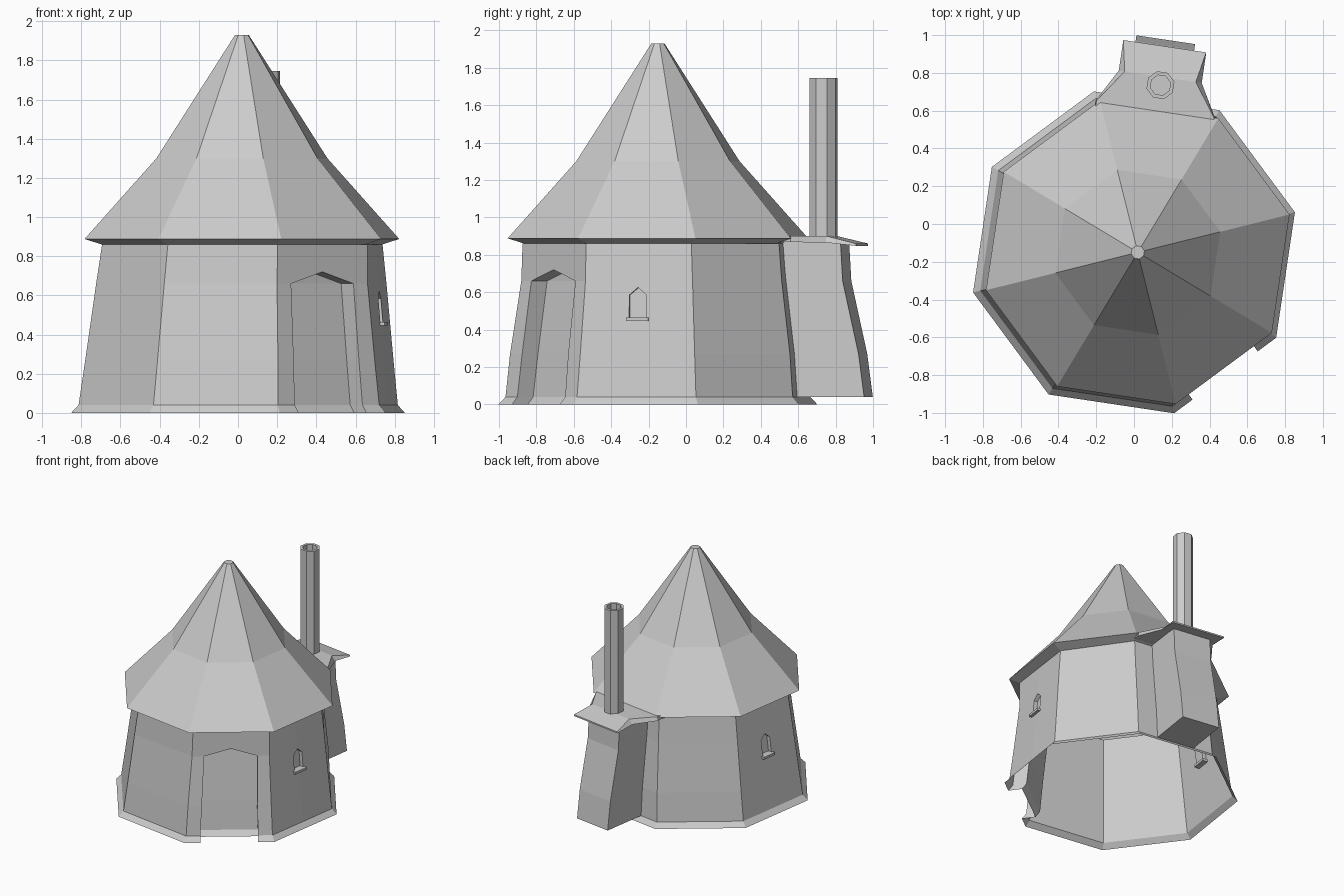
import bpy, bmesh, math
from mathutils import Vector as V

if "Cube" in bpy.data.objects:
    bpy.data.objects.remove(bpy.data.objects["Cube"])

CY = -0.15           # centre of the round house
START = 14           # angle of first octagon corner


def finish(name, bm):
    bmesh.ops.remove_doubles(bm, verts=bm.verts, dist=0.0005)
    bmesh.ops.recalc_face_normals(bm, faces=bm.faces)
    me = bpy.data.meshes.new(name)
    bm.to_mesh(me)
    bm.free()
    ob = bpy.data.objects.new(name, me)
    bpy.context.collection.objects.link(ob)
    return ob


def face(bm, pts):
    return bm.faces.new([bm.verts.new(p) for p in pts])


def ring(r, z, cx, cy, n=8):
    return [V((cx + r * math.cos(math.radians(START + 360 / n * k)),
               cy + r * math.sin(math.radians(START + 360 / n * k)), z)) for k in range(n)]


def lathe(name, profile, cx, cy, caps=()):
    bm = bmesh.new()
    rings = [ring(r, z, cx, cy) for r, z in profile]
    for a, b in zip(rings, rings[1:]):
        for k in range(8):
            j = (k + 1) % 8
            face(bm, [a[k], a[j], b[j], b[k]])
    for c in caps:
        face(bm, rings[c])
    return finish(name, bm)


def loft(name, sections):
    bm = bmesh.new()
    for a, b in zip(sections, sections[1:]):
        for i in range(4):
            j = (i + 1) % 4
            face(bm, [a[i], a[j], b[j], b[i]])
    face(bm, sections[0])
    face(bm, sections[-1])
    return finish(name, bm)


# Walls: corner columns, the door and chimney sides are bowed
ZS = [0, .04, .27, .66, .86]
STRAIGHT = [.878, .84, .811, .764, .738]
BOWED = {1: [.878, .84, .823, .772, .755], 2: [.878, .84, .823, .772, .75],
         6: [.878, .84, .815, .753, .746], 7: [.878, .84, .806, .752, .747]}


def column(k):
    k %= 8
    return [ring(r, z, .022 * z / .86, CY)[k] for r, z in zip(BOWED.get(k, STRAIGHT), ZS)]


def frame(L, R):
    t = (R - L).normalized()
    return t, V((t.y, -t.x, 0)).normalized()


def recess(bm, outline, off):
    for a, b in zip(outline, outline[1:]):
        face(bm, [a, b, b + off, a + off])


def window(L, R):
    """Outline of the pointed window lying in the wall plane, from bottom middle."""
    def at(z, s):
        f = (z - .04) / .82
        a, b = L[1].lerp(L[4], f), R[1].lerp(R[4], f)
        return (a + b) / 2 + (b - a).normalized() * s
    return [at(.465, 0), at(.465, -.046), at(.585, -.046), at(.625, 0),
            at(.585, .046), at(.465, .046)]


sills = []
bm = bmesh.new()
for k in range(8):
    L, R = column(k), column(k + 1)
    t, n = frame(L[0], R[0])
    mid = [(a + b) / 2 for a, b in zip(L, R)]
    if k == 6:      # side with recessed doorway
        hw = [.215, .215, .207, .198]
        dl = [m - t * h for m, h in zip(mid, hw)]
        dr = [m + t * h for m, h in zip(mid, hw)]
        apex = mid[3].lerp(mid[4], .3)
        off = -n * .105
        for i in range(3):
            face(bm, [L[i], dl[i], dl[i + 1], L[i + 1]])
            face(bm, [dr[i], R[i], R[i + 1], dr[i + 1]])
            face(bm, [p + off for p in (dl[i], dr[i], dr[i + 1], dl[i + 1])])
        face(bm, [L[3], dl[3], apex, mid[4], L[4]])
        face(bm, [dr[3], R[3], R[4], mid[4], apex])
        face(bm, [p + off for p in (dl[3], dr[3], apex)])
        recess(bm, dl + [apex] + dr[::-1], off)
        continue
    face(bm, [L[0], R[0], R[1], L[1]])
    if k in (3, 7):  # sides with a small window niche
        w = window(L, R)
        face(bm, [mid[1]] + w[:4] + [mid[4]] + L[:0:-1])
        face(bm, [mid[1]] + R[1:] + [mid[4], w[3], w[4], w[5], w[0]])
        off = -n * .03
        recess(bm, w + [w[0]], off)
        face(bm, [p + off for p in w])
        sills.append((w[0], t, n))
    else:
        for i in range(1, 4):
            face(bm, [L[i], R[i], R[i + 1], L[i + 1]])
finish("walls", bm)

# Window sills
for i, (p, t, n) in enumerate(sills):
    secs = [[p + t * s + n * d + V((0, 0, z)) for d, z in
             ((-.04, -.02), (.025, -.02), (.025, 0), (-.04, 0))] for s in (-.06, .06)]
    loft(("right", "left")[1 - i] + "_window_sill", secs)

# Roof with bell-cast eaves and a tiny flat tip
lathe("roof", [(.738, .86), (.828, .888), (.45, 1.3), (.036, 1.93)], .02, CY, caps=(3,))

# Chimney block against the back side
A = math.radians(START + 67.5)
N, T = V((math.cos(A), math.sin(A), 0)), V((math.sin(A), -math.cos(A), 0))


def loc(n, t, z):
    return V((0, CY, z)) + N * n + T * t


loft("chimney_block", [[loc(a, -.157, z), loc(b, -.157, z), loc(b, .157, z), loc(a, .157, z)]
     for a, b, z in ((.765, 1.138, .04), (.745, 1.108, .27), (.69, 1.022, .66), (.67, 1.01, .87))])

# Block roof: flat top with a drooping front
loft("chimney_block_roof", [[loc(n, -w, z), loc(n, w, z), loc(n, v, y), loc(n, -v, y)]
     for n, w, z, v, y in ((.68, .32, .90, .32, .87), (.765, .315, .90, .32, .868),
                           (.94, .19, .90, .222, .865), (1.103, .222, .86, .222, .848))])

# Stove pipe, hollow at the top
lathe("chimney_pipe", [(.076, .87), (.076, 1.745), (.055, 1.745), (.055, .92)],
      .14, .735, caps=(0, 3))
